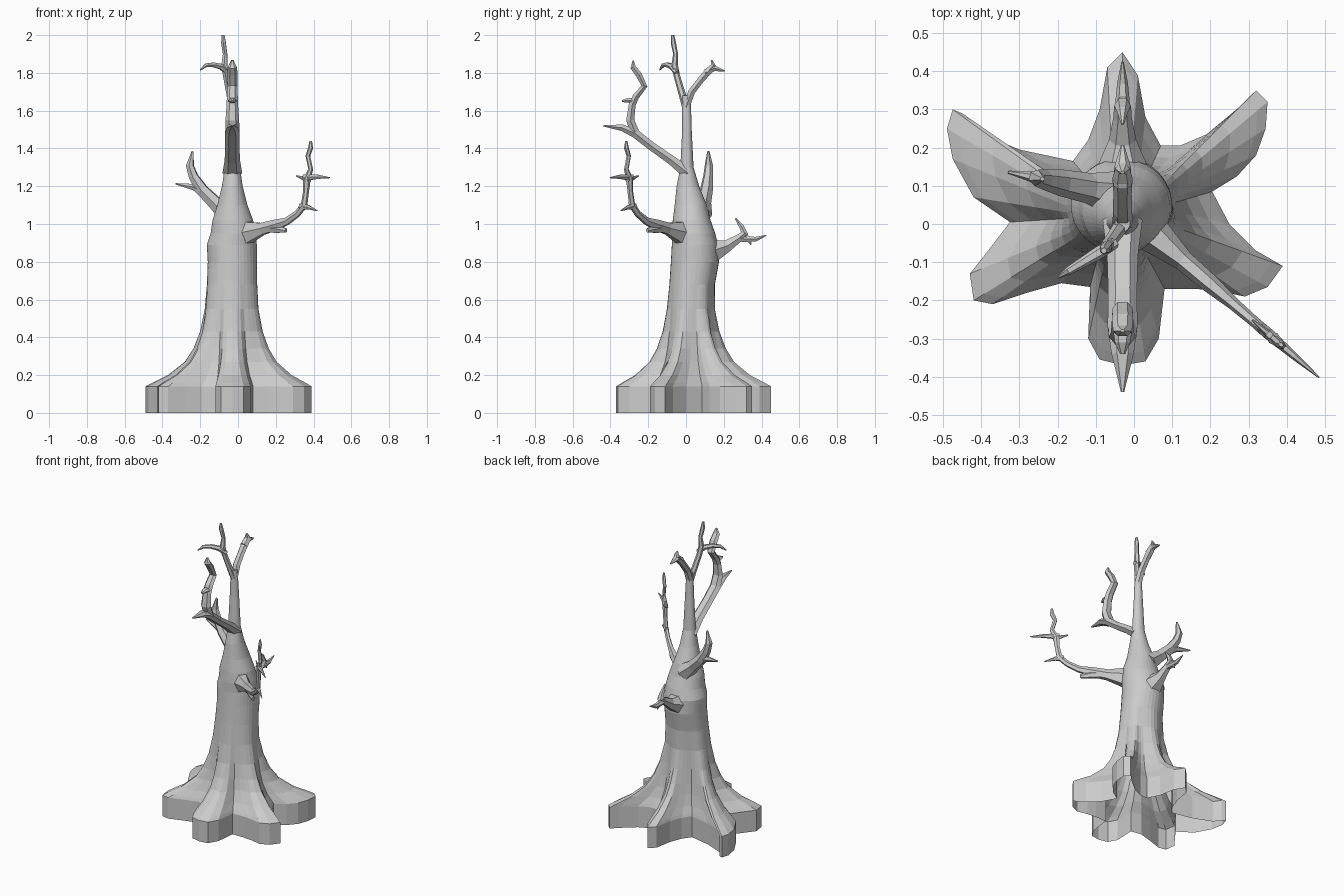
import bpy, bmesh, math
from mathutils import Vector


def finish(name, bm):
    bmesh.ops.recalc_face_normals(bm, faces=bm.faces)
    me = bpy.data.meshes.new(name)
    bm.to_mesh(me)
    bm.free()
    ob = bpy.data.objects.new(name, me)
    bpy.context.collection.objects.link(ob)
    return ob


def bridge(bm, rings):
    n = len(rings[0])
    for a, b in zip(rings, rings[1:]):
        for i in range(n):
            j = (i + 1) % n
            bm.faces.new((a[i], a[j], b[j], b[i]))


# ---- trunk with flared roots ----
# each root outline begins at the valley on its clockwise side
ROOTS = [
    (-62, [(.08, -.17), (.16, -.17), (.22, -.175), (.29, -.19), (.35, -.165), (.39, -.11), (.32, -.07), (.25, 0)]),
    (14, [(.205, .085), (.27, .125), (.32, .18), (.345, .25), (.35, .32), (.32, .35), (.28, .31), (.19, .235), (.12, .205)]),
    (60, [(.07, .205), (.03, .28), (.01, .39), (-.03, .45), (-.07, .41), (-.09, .3), (-.12, .22)]),
    (130, [(-.16, .165), (-.3, .195), (-.42, .245), (-.45, .29), (-.475, .3), (-.49, .25), (-.475, .17), (-.42, .07)]),
    (185, [(-.325, .005), (-.39, -.08), (-.43, -.13), (-.42, -.2), (-.37, -.21), (-.28, -.18), (-.19, -.155)]),
    (243, [(-.115, -.165), (-.12, -.3), (-.09, -.355), (-.03, -.37), (.03, -.36), (.065, -.3)]),
]
outline, angles = [], []
for k, (a0, pts) in enumerate(ROOTS):
    a1 = ROOTS[k + 1][0] if k < 5 else ROOTS[0][0] + 360
    for i, p in enumerate(pts):
        outline.append(p)
        angles.append(math.radians(a0 + (a1 - a0) * i / len(pts)))

# height, root spread, left x, right x, front y, back y
LOW = (-.165, .10, -.09, .14)
LEVELS = [
    (0, 1, *LOW), (.14, 1, *LOW), (.158, .9, *LOW), (.2, .64, *LOW),
    (.27, .37, *LOW), (.34, .23, *LOW), (.43, .12, *LOW), (.55, .04, *LOW),
    (.68, .01, -.162, .10, -.085, .15), (.8, 0, -.16, .10, -.08, .175),
    (.89, 0, -.165, .10, -.075, .17), (.95, 0, -.145, .095, -.075, .155),
    (1.02, 0, -.135, .08, -.07, .13), (1.1, 0, -.11, .05, -.06, .11),
    (1.2, 0, -.085, .025, -.05, .07), (1.3, 0, -.07, .01, -.03, .04),
    (1.5, 0, -.06, .0, -.02, .03), (1.68, 0, -.05, -.01, -.02, .025),
]
bm = bmesh.new()
rings = []
for z, f, xl, xr, y0, y1 in LEVELS:
    ring = []
    for (ox, oy), a in zip(outline, angles):
        tx = (xl + xr) / 2 + (xr - xl) / 2 * math.cos(a)
        ty = (y0 + y1) / 2 + (y1 - y0) / 2 * math.sin(a)
        ring.append(bm.verts.new((tx + (ox - tx) * f, ty + (oy - ty) * f, z)))
    rings.append(ring)
bridge(bm, rings)
bm.faces.new(rings[-1])
finish("trunk_and_roots", bm)


# ---- branches: each is a set of tapering strands in one vertical plane ----
def branch(name, place, side, strands, aspect=1.0, sides=6):
    bm = bmesh.new()
    side = Vector(side).normalized()
    for strand in strands:
        pts = [Vector(place(a, z)) for a, z, r in strand]
        rings = []
        for i, (p, s) in enumerate(zip(pts, strand)):
            t = (pts[min(i + 1, len(pts) - 1)] - pts[max(i - 1, 0)]).normalized()
            u = (side - t * side.dot(t)).normalized()
            v = t.cross(u)
            ring = []
            for k in range(sides):
                a = 2 * math.pi * k / sides
                ring.append(bm.verts.new(p + u * math.cos(a) * s[2] * aspect + v * math.sin(a) * s[2]))
            rings.append(ring)
        bridge(bm, rings)
        bm.faces.new(rings[0])
        bm.faces.new(rings[-1])
    return finish(name, bm)


# right-hand branch, running diagonally to the front
branch("right_branch", lambda a, z: (a, .015 - .86 * a, z), (.86, 1, 0), [
    [(.0, .94, .085), (.07, .96, .058), (.13, .975, .036), (.2, .995, .032), (.26, 1.015, .022),
     (.315, 1.055, .019), (.35, 1.1, .02), (.36, 1.17, .017), (.365, 1.24, .022),
     (.385, 1.29, .014), (.37, 1.36, .014), (.385, 1.405, .015), (.385, 1.44, .007)],
    [(.16, .98, .03), (.21, .975, .025), (.255, .965, .012)],
    [(.33, 1.09, .02), (.37, 1.09, .013), (.42, 1.07, .003)],
    [(.35, 1.245, .02), (.42, 1.25, .013), (.485, 1.245, .003)],
    [(.38, 1.235, .018), (.35, 1.24, .012), (.31, 1.255, .004)],
], aspect=.75)

# left-hand branch
branch("left_branch", lambda a, z: (a, .07 - .2 * a, z), (.2, 1, 0), [
    [(-.05, 1.05, .06), (-.12, 1.11, .04), (-.19, 1.18, .035), (-.235, 1.25, .027),
     (-.255, 1.31, .022), (-.24, 1.385, .006)],
    [(-.16, 1.15, .03), (-.23, 1.195, .02), (-.33, 1.213, .004)],
])

# back branch
mid = lambda a, z: (-.03, a, z)
branch("back_branch", mid, (1, 0, 0), [
    [(.08, .83, .09), (.16, .865, .062), (.22, .885, .036), (.28, .925, .024), (.31, .95, .022),
     (.295, .985, .015), (.262, 1.03, .004)],
    [(.27, .925, .022), (.33, .92, .018), (.37, .92, .014), (.425, .94, .003)],
    [(.3, .95, .016), (.33, .92, .014), (.345, .89, .004)],
])

# front branch, wider than it is thick
branch("front_branch", mid, (1, 0, 0), [
    [(.01, 1.27, .036), (-.08, 1.34, .028), (-.18, 1.41, .026), (-.27, 1.48, .027),
     (-.34, 1.51, .02), (-.44, 1.52, .003)],
    [(-.27, 1.485, .026), (-.295, 1.55, .025), (-.285, 1.63, .021), (-.265, 1.675, .02),
     (-.22, 1.73, .018), (-.25, 1.79, .019), (-.28, 1.83, .017), (-.28, 1.865, .004)],
    [(-.27, 1.65, .018), (-.31, 1.655, .014), (-.34, 1.65, .005)],
], aspect=1.45)

# crown fork towards the back
branch("crown_back_fork", mid, (1, 0, 0), [
    [(.0, 1.62, .022), (.03, 1.7, .021), (.08, 1.765, .02), (.12, 1.81, .022),
     (.145, 1.84, .016), (.135, 1.868, .005)],
    [(.1, 1.8, .02), (.15, 1.825, .018), (.205, 1.81, .004)],
], aspect=1.2)

# crown fork towards the front, with the topmost twig
branch("crown_front_fork", lambda a, z: (-.03 + .7 * a, a, z), (1, -.7, 0), [
    [(.0, 1.62, .021), (-.03, 1.72, .018), (-.05, 1.79, .017), (-.06, 1.84, .018),
     (-.055, 1.9, .013), (-.067, 1.96, .014), (-.07, 2.0, .008)],
])
branch("crown_side_twig", lambda a, z: (a, -.02 + .6 * a, z), (-.6, 1, 0), [
    [(-.05, 1.8, .014), (-.09, 1.833, .017), (-.13, 1.843, .014), (-.17, 1.84, .011), (-.2, 1.815, .003)],
])
